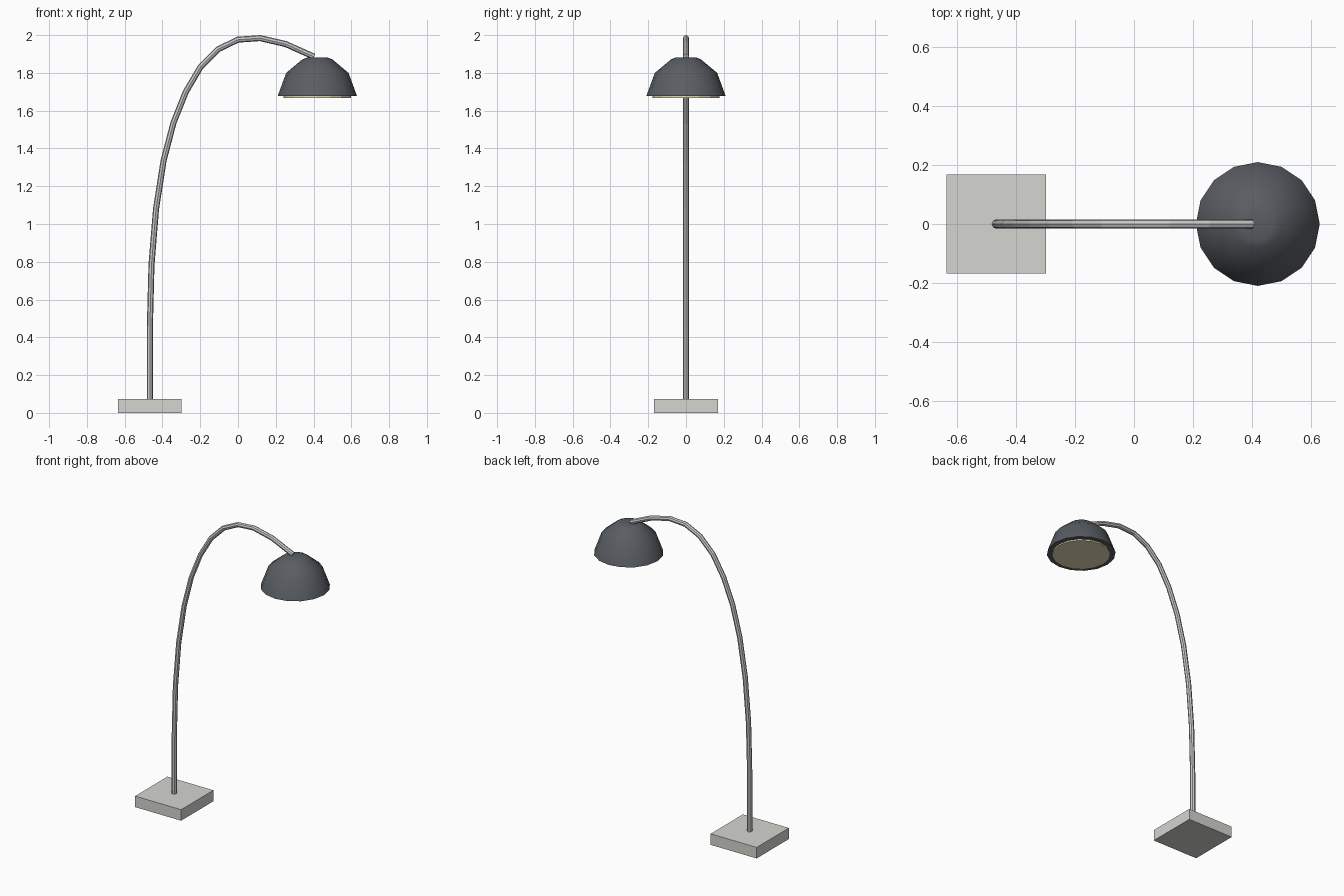
import bpy, bmesh, math
from mathutils import Vector

if "Cube" in bpy.data.objects:
    bpy.data.objects.remove(bpy.data.objects["Cube"])


def finish(name, bm, color=None):
    bmesh.ops.recalc_face_normals(bm, faces=bm.faces)
    me = bpy.data.meshes.new(name)
    bm.to_mesh(me)
    bm.free()
    ob = bpy.data.objects.new(name, me)
    bpy.context.collection.objects.link(ob)
    if color:
        mat = bpy.data.materials.new(name + "_material")
        mat.diffuse_color = (*color, 1)
        mat.use_nodes = True
        mat.node_tree.nodes["Principled BSDF"].inputs["Base Color"].default_value = mat.diffuse_color
        me.materials.append(mat)
    return ob


def skin(bm, rings):
    """Bridge rings of points and cap both ends."""
    loops = [[bm.verts.new(p) for p in r] for r in rings]
    n = len(loops[0])
    for a, b in zip(loops, loops[1:]):
        for i in range(n):
            j = (i + 1) % n
            bm.faces.new((a[i], a[j], b[j], b[i]))
    bm.faces.new(loops[0])
    bm.faces.new(loops[-1])


def lathe(name, profile, cx, sides, color):
    bm = bmesh.new()
    angles = [2 * math.pi * i / sides for i in range(sides)]
    skin(bm, [[(cx + r * math.cos(a), r * math.sin(a), z) for a in angles]
              for r, z in profile])
    return finish(name, bm, color)


def smooth(ob, degrees):
    bpy.ops.object.select_all(action='DESELECT')
    ob.select_set(True)
    bpy.context.view_layer.objects.active = ob
    bpy.ops.object.shade_smooth_by_angle(angle=math.radians(degrees))


# square weighted base
bm = bmesh.new()
bmesh.ops.create_cube(bm, size=1)
bmesh.ops.scale(bm, vec=(0.337, 0.337, 0.073), verts=bm.verts)
bmesh.ops.translate(bm, vec=(-0.467, 0, 0.0365), verts=bm.verts)
finish("base", bm, (0.66, 0.66, 0.63))

# curved eight-sided arm, swept in the XZ plane
path = [Vector((x, 0, z)) for x, z in [
    (-0.467, 0.06), (-0.467, 0.44), (-0.458, 0.785), (-0.434, 1.08),
    (-0.394, 1.335), (-0.342, 1.535), (-0.276, 1.70), (-0.198, 1.832),
    (-0.104, 1.926), (0.0, 1.976), (0.117, 1.984), (0.252, 1.953), (0.402, 1.886)]]
rings = []
for i, p in enumerate(path):
    t = (path[min(i + 1, len(path) - 1)] - path[max(i - 1, 0)]).normalized()
    side = Vector((0, 1, 0))
    up = side.cross(t)
    rings.append([p + 0.016 * (side * math.cos(a) + up * math.sin(a))
                  for a in (k * math.pi / 4 for k in range(8))])
bm = bmesh.new()
skin(bm, rings)
finish("arm", bm, (0.55, 0.55, 0.57))

# domed shade
shade = lathe("shade", [(0.21, 1.677), (0.165, 1.80), (0.08, 1.871), (0.055, 1.881)],
              0.42, 16, (0.10, 0.11, 0.125))
smooth(shade, 45)

# light diffuser disc under the shade
lathe("diffuser", [(0.178, 1.668), (0.178, 1.69)], 0.42, 16, (0.8, 0.7, 0.48))
